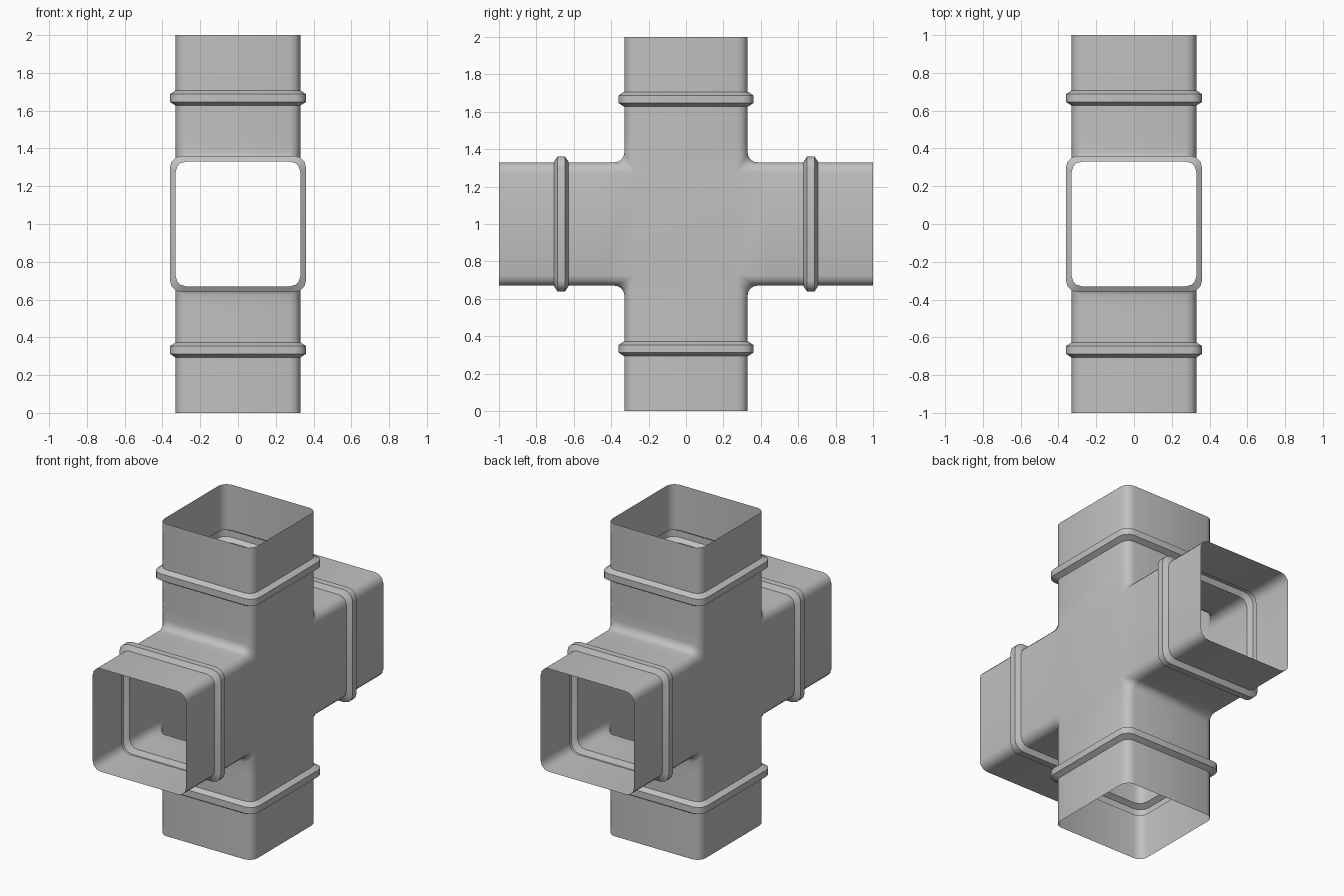
import bpy, bmesh
from math import sin, cos, pi, radians

if "Cube" in bpy.data.objects:
    bpy.data.objects.remove(bpy.data.objects["Cube"], do_unlink=True)

HALF, R, SEG = 0.33, 0.055, 3      # half width, corner radius, corner segments
CORE = HALF - R                    # start of the rounded corner
ROOT = 0.45                        # where a spigot meets the junction
FILLET = 0.05
CENTRE = (0, 0, 1)

steel = bpy.data.materials.new("galvanised_grey")
steel.use_nodes = True
steel.diffuse_color = (0.53, 0.53, 0.53, 1)
steel.node_tree.nodes["Principled BSDF"].inputs["Base Color"].default_value = (0.53, 0.53, 0.53, 1)


def finish(bm, name, rot=0):
    bmesh.ops.remove_doubles(bm, verts=bm.verts, dist=0.0005)
    bmesh.ops.recalc_face_normals(bm, faces=bm.faces)
    mesh = bpy.data.meshes.new(name)
    bm.to_mesh(mesh)
    bm.free()
    mesh.materials.append(steel)
    obj = bpy.data.objects.new(name, mesh)
    obj.location = CENTRE
    obj.rotation_euler.x = rot
    bpy.context.collection.objects.link(obj)
    bpy.ops.object.select_all(action="DESELECT")
    obj.select_set(True)
    bpy.context.view_layer.objects.active = obj
    bpy.ops.object.shade_smooth_by_angle(angle=radians(40))


def rounded_square(grow):
    k = (HALF + grow) / HALF
    pts = []
    for q in range(4):
        mid = pi / 4 + q * pi / 2
        cx, cy = (CORE * 2 ** 0.5 * f(mid) for f in (cos, sin))
        for i in range(SEG + 1):
            a = q * pi / 2 + i / SEG * pi / 2
            pts.append((k * (cx + R * cos(a)), k * (cy + R * sin(a))))
    return pts


# Open spigots, each with a raised bead: (distance from centre, growth)
profile = [(ROOT, 0), (0.627, 0), (0.646, 0.03), (0.688, 0.03), (0.707, 0), (1.0, 0)]
for name, rot in (("upper_spigot", 0), ("back_spigot", -pi / 2),
                  ("lower_spigot", pi), ("front_spigot", pi / 2)):
    bm = bmesh.new()
    rings = [[bm.verts.new((x, y, d)) for x, y in rounded_square(g)] for d, g in profile]
    for a, b in zip(rings, rings[1:]):
        for i in range(len(a)):
            j = (i + 1) % len(a)
            bm.faces.new((a[i], a[j], b[j], b[i]))
    finish(bm, name, rot)


# Cross-shaped junction: inner corners filleted, sharpening toward the side plates
def inner_corner(h, r):
    arc = [(h + r * (1 - cos(a)), h + r * (1 - sin(a)))
           for a in (i / 4 * pi / 2 for i in range(5))]
    return [(ROOT, h)] + arc[::-1] + [(h, ROOT)] if arc[0][0] > arc[-1][0] \
        else [(h, ROOT)] + arc + [(ROOT, h)]


bm = bmesh.new()
angles = [i / SEG * pi / 2 for i in range(SEG + 1)]
layers = [(CORE + R * cos(a), CORE + R * sin(a), FILLET * sin(a)) for a in angles]
layers += [(-x, h, r) for x, h, r in reversed(layers)]
for sy in (1, -1):
    for sz in (1, -1):
        rows = [[bm.verts.new((x, sy * y, sz * z)) for y, z in inner_corner(h, r)]
                for x, h, r in layers]
        for a, b in zip(rows, rows[1:]):
            for i in range(len(a) - 1):
                bm.faces.new((a[i], a[i + 1], b[i + 1], b[i]))

# Flat side plates
for x in (HALF, -HALF):
    for y0, y1, z0, z1 in ((-CORE, CORE, -CORE, CORE),
                           (CORE, ROOT, -CORE, CORE), (-ROOT, -CORE, -CORE, CORE),
                           (-CORE, CORE, CORE, ROOT), (-CORE, CORE, -ROOT, -CORE)):
        bm.faces.new([bm.verts.new((x, y, z))
                      for y, z in ((y0, z0), (y1, z0), (y1, z1), (y0, z1))])
finish(bm, "cross_junction")
